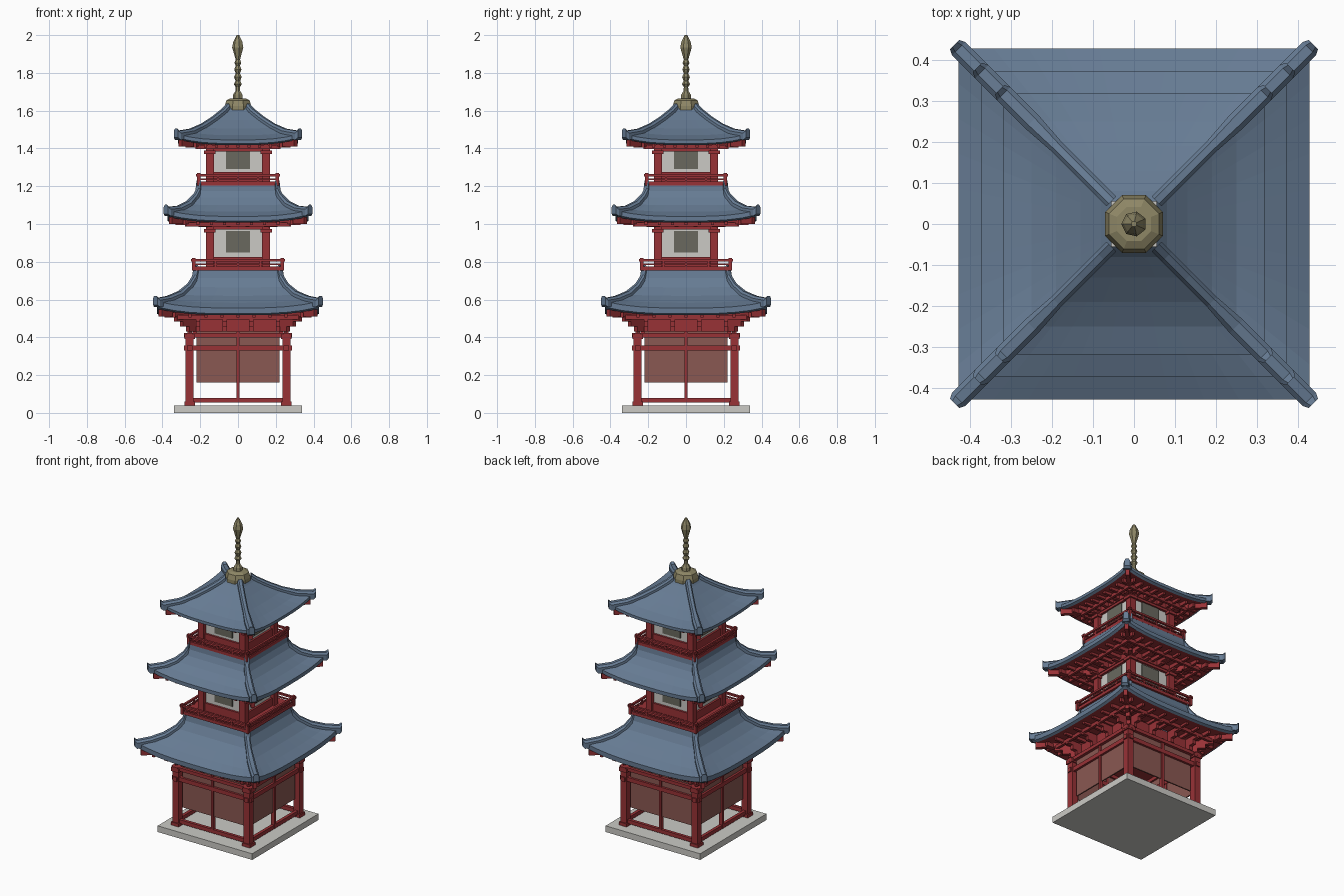
import bpy, bmesh, math
from mathutils import Vector, Matrix

if "Cube" in bpy.data.objects:
    bpy.data.objects.remove(bpy.data.objects["Cube"])


def mat(name, rgb):
    m = bpy.data.materials.new(name)
    lin = [(c / 255 / 12.92) if c < 11 else ((c / 255 + 0.055) / 1.055) ** 2.4 for c in rgb]
    m.diffuse_color = (*lin, 1)
    m.use_nodes = True
    m.node_tree.nodes["Principled BSDF"].inputs["Base Color"].default_value = m.diffuse_color
    return m


BLUE = mat("slate_blue", (102, 123, 147))
RED = mat("lacquer_red", (152, 50, 54))
WHITE = mat("plaster_white", (203, 202, 197))
GREY = mat("window_grey", (106, 105, 95))
BROWN = mat("panel_brown", (138, 88, 82))
GOLD = mat("dull_gold", (142, 135, 102))


def finish(name, bm, *mats):
    bmesh.ops.recalc_face_normals(bm, faces=bm.faces)
    me = bpy.data.meshes.new(name)
    bm.to_mesh(me)
    bm.free()
    for m in mats:
        me.materials.append(m)
    ob = bpy.data.objects.new(name, me)
    bpy.context.collection.objects.link(ob)
    return ob


def boxes(name, material, items, sides=1):
    """items: (x0, x1, y0, y1, z0, z1[, turn]); repeated around z for four sides."""
    bm = bmesh.new()
    for k in range(sides):
        for it in items:
            x0, x1, y0, y1, z0, z1 = it[:6]
            turn = it[6] if len(it) > 6 else 0
            M = (Matrix.Rotation(k * math.pi / 2 + turn, 4, 'Z')
                 @ Matrix.Translation(((x0 + x1) / 2, (y0 + y1) / 2, (z0 + z1) / 2))
                 @ Matrix.Diagonal((x1 - x0, y1 - y0, z1 - z0, 1)))
            bmesh.ops.create_cube(bm, size=1, matrix=M)
    return finish(name, bm, material)


def lathe(name, prof, n, material):
    bm = bmesh.new()
    rings = [[bm.verts.new((r * math.cos((i + .5) * 2 * math.pi / n),
                            r * math.sin((i + .5) * 2 * math.pi / n), z))
              for i in range(n)] for r, z in prof]
    for a, b in zip(rings, rings[1:]):
        for i in range(n):
            bm.faces.new((a[i], a[(i + 1) % n], b[(i + 1) % n], b[i]))
    bm.faces.new(rings[0])
    bm.faces.new(rings[-1])
    return finish(name, bm, material)


def roof(name, prof, lip, soffit, lift):
    """Curved square roof with raised corners; prof runs from eave to top."""
    R, top = prof[0][0], prof[-1][0]
    seg = 10

    def up(r, t):
        return lift * max(0, (r - top) / (R - top)) ** 2 * abs(t) ** 3

    # tiled surface, lip and red underside
    bm = bmesh.new()
    rings = []
    for r, z in [soffit, (R - .015, lip), (R, lip + .008)] + prof:
        ring = []
        for k in range(4):
            rot = Matrix.Rotation(k * math.pi / 2, 4, 'Z')
            for i in range(seg):
                t = -1 + 2 * i / seg
                ring.append(bm.verts.new(rot @ Vector((r * t, -r, z + up(r, t)))))
        rings.append(ring)
    n = 4 * seg
    for j, (a, b) in enumerate(zip(rings, rings[1:])):
        for i in range(n):
            f = bm.faces.new((a[i], a[(i + 1) % n], b[(i + 1) % n], b[i]))
            f.material_index = 1 if j == 0 else 0
    finish(name, bm, BLUE, RED)

    # four corner ridges with upturned ends
    bm = bmesh.new()
    path = [(R + .01, prof[0][1] + lift + .012)] + [(r, z + up(r, 1)) for r, z in prof]
    side = Vector((1, 1, 0)).normalized()
    for k in range(4):
        rot = Matrix.Rotation(k * math.pi / 2, 4, 'Z')
        prev = None
        for j, (r, z) in enumerate(path):
            c = Vector((r, -r, z))
            w = .016 if j == 0 else (.023 if r > R * .7 else .017)
            sec = [bm.verts.new(rot @ (c + side * a * w + Vector((0, 0, h))))
                   for a, h in ((-1, -.03), (-1, .006), (-.5, .018), (.5, .018), (1, .006), (1, -.03))]
            if prev:
                for i in range(6):
                    bm.faces.new((prev[i], prev[(i + 1) % 6], sec[(i + 1) % 6], sec[i]))
            else:
                bm.faces.new(sec)
            prev = sec
        bm.faces.new(prev)
    finish(name + "_ridges", bm, BLUE)

    # rafters, purlin and diagonal corner beams
    items = []
    for i in range(9):
        x = (R - .09) * (-1 + i / 4)
        items.append((x - .008, x + .008, -R + .04, -max(abs(x), soffit[0]) + .01, lip - .012, lip + .014))
    p = R - .1
    items.append((-p, p, -p - .008, -p + .008, lip - .022, lip))
    items.append((-.012, .012, -R * 1.36, -soffit[0] * 1.2, lip - .008, lip + .03, math.pi / 4))
    boxes(name + "_rafters", RED, items, 4)


def brackets(name, b, reach, z0, z1):
    """Stepped bracket arms under an eave."""
    h = (z1 - z0) / 3
    items = [(-b, b, -b, -b + .03, z0, z1)]
    for x in (-b * .9, -b * .3, b * .3, b * .9):
        for s in (1, 2, 3):
            d = b + (reach - b) * s / 3
            items.append((x - .011, x + .011, -d, -b + .02, z0 + h * (s - 1), z0 + h * s))
    for s in (1, 2, 3):
        d = (b + (reach - b) * s / 3) * 1.4
        items.append((-.012, .012, -d, -b, z0 + h * (s - 1), z0 + h * s, math.pi / 4))
    boxes(name, RED, items, 4)


# stone base
boxes("base_slab", WHITE, [(-.34, .34, -.34, .34, 0, .04)])

# ground floor frame: corner posts, mid posts, sills and tie beams
boxes("ground_frame", RED, [
    (.235, .277, -.277, -.235, .04, .42), (.228, .284, -.284, -.228, .04, .06),
    (.228, .284, -.284, -.228, .39, .415),
    (-.008, .008, -.268, -.244, .06, .43),
    (-.25, .25, -.266, -.246, .055, .08),
    (-.285, .285, -.27, -.242, .33, .357),
    (-.285, .285, -.275, -.237, .40, .422)], 4)
boxes("ground_panels", BROWN, [(-.22, .22, -.256, -.248, .16, .43)], 4)
boxes("ground_ceiling", RED, [(-.24, .24, -.24, .24, .422, .44)])
brackets("ground_brackets", .235, .335, .43, .51)

roof("lower_roof", [(.428, .555), (.37, .583), (.31, .62), (.262, .665), (.232, .715), (.222, .77)],
     .517, (.22, .525), .035)
roof("middle_roof", [(.372, 1.04), (.315, 1.065), (.265, 1.1), (.23, 1.14), (.213, 1.175), (.208, 1.22)],
     1.008, (.15, 1.02), .032)
roof("upper_roof", [(.318, 1.445), (.25, 1.47), (.19, 1.505), (.13, 1.55), (.08, 1.592), (.055, 1.62)],
     1.418, (.14, 1.43), .03)


def storey(name, z0, z1, rail, win):
    # plaster walls, windows, corner posts and beams
    boxes(name + "_walls", WHITE, [(-.145, .145, -.145, .145, z0, z1)])
    boxes(name + "_windows", GREY, [(-.064, .064, -.151, -.143, win[0], win[1])], 4)
    boxes(name + "_posts", RED, [
        (.128, .17, -.17, -.128, z0, z1), (.12, .18, -.18, -.12, z1 - .04, z1 - .022),
        (-.165, .165, -.158, -.14, z0, z0 + .055),
        (-.165, .165, -.16, -.14, z1 - .025, z1)], 4)
    brackets(name + "_brackets", .165, rail + .04, z1 - .01, z1 + .03)
    # balcony floor and railing
    boxes(name + "_balcony_floor", RED, [(-rail, rail, -rail, rail, z0 - .015, z0 + .005)])
    items = [(-rail - .012, rail + .012, -rail - .004, -rail + .01, z0 + .032, z0 + .044),
             (-rail, rail, -rail, -rail + .008, z0 + .012, z0 + .02),
             (rail - .012, rail + .006, -rail - .006, -rail + .012, z0 - .015, z0 + .05)]
    for i in (-1, 0, 1):
        items.append((i * rail / 2 - .005, i * rail / 2 + .005, -rail, -rail + .008, z0, z0 + .034))
    boxes(name + "_balcony_rail", RED, items, 4)


storey("second_storey", .77, .995, .238, (.848, .963))
storey("third_storey", 1.22, 1.41, .21, (1.292, 1.388))

# finial cap and spire
lathe("finial_cap", [(.076, 1.6), (.076, 1.625), (.066, 1.655), (.045, 1.665)], 8, GOLD)
lathe("finial_spire", [(.028, 1.66), (.026, 1.685), (.013, 1.705), (.012, 1.725), (.022, 1.74),
                       (.013, 1.757), (.021, 1.778), (.012, 1.798), (.02, 1.818), (.012, 1.838),
                       (.019, 1.853), (.012, 1.87), (.031, 1.935), (.025, 1.965), (.007, 2.0)], 7, GOLD)
